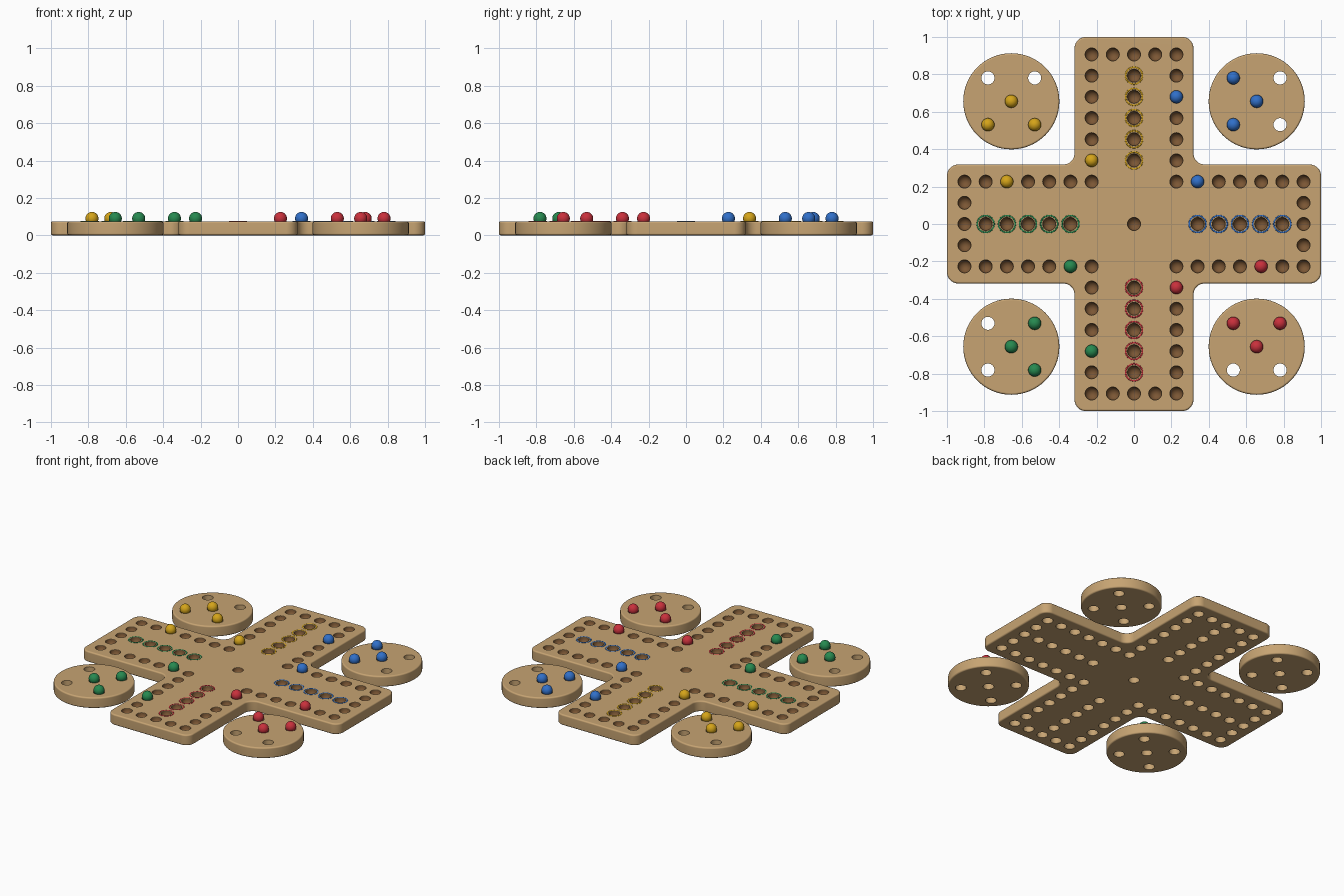
import bpy, bmesh
from math import cos, sin, pi, radians
from mathutils import Matrix, Vector

if "Cube" in bpy.data.objects:
    bpy.data.objects.remove(bpy.data.objects["Cube"])

T = 0.075            # board thickness
W = 0.318            # half width of the cross arms
S = 0.1133           # peg hole spacing
HOLE = 0.035
HOME = 0.656         # disc centre offset
DISC = 0.257
D = 0.125            # disc hole offset


def mat(name, rgb):
    m = bpy.data.materials.new(name)
    m.diffuse_color = (*rgb, 1)
    m.use_nodes = True
    m.node_tree.nodes["Principled BSDF"].inputs["Base Color"].default_value = m.diffuse_color
    return m


WOOD = mat("wood", (0.57, 0.37, 0.17))
DARK = mat("dark_wood", (0.20, 0.095, 0.035))
COLOURS = [("yellow", mat("yellow", (0.66, 0.37, 0.01))),
           ("blue", mat("blue", (0.03, 0.16, 0.58))),
           ("red", mat("red", (0.58, 0.03, 0.045))),
           ("green", mat("green", (0.02, 0.25, 0.08)))]


def turn(p, k):
    """Rotate a 2D point clockwise by k quarter turns."""
    for _ in range(k):
        p = (p[1], -p[0])
    return p


def make(name, bm, material):
    me = bpy.data.meshes.new(name)
    bm.to_mesh(me)
    bm.free()
    ob = bpy.data.objects.new(name, me)
    bpy.context.collection.objects.link(ob)
    if material:
        me.materials.append(material)
    return ob


def select(ob):
    bpy.ops.object.select_all(action='DESELECT')
    ob.select_set(True)
    bpy.context.view_layer.objects.active = ob


def slab(name, outline, holes):
    """Extruded outline with softened rims, drilled through at each hole."""
    bm = bmesh.new()
    f = bm.faces.new([bm.verts.new((x, y, 0)) for x, y in outline])
    ext = bmesh.ops.extrude_face_region(bm, geom=[f])
    bmesh.ops.translate(bm, vec=(0, 0, T),
                        verts=[v for v in ext["geom"] if isinstance(v, bmesh.types.BMVert)])
    bmesh.ops.recalc_face_normals(bm, faces=bm.faces)
    ob = make(name, bm, WOOD)

    bm = bmesh.new()
    for x, y in holes:
        bmesh.ops.create_cone(bm, cap_ends=True, segments=24, radius1=HOLE, radius2=HOLE,
                              depth=0.3, matrix=Matrix.Translation((x, y, T / 2)))
    cutter = make(name + "_drill", bm, None)
    cutter.hide_render = True

    bev = ob.modifiers.new("rim", 'BEVEL')
    bev.width, bev.segments, bev.limit_method, bev.angle_limit = 0.01, 3, 'ANGLE', radians(50)
    cut = ob.modifiers.new("holes", 'BOOLEAN')
    cut.operation, cut.solver, cut.object = 'DIFFERENCE', 'EXACT', cutter
    select(ob)
    for m in ("rim", "holes"):
        bpy.ops.object.modifier_apply(modifier=m)
    bpy.data.objects.remove(cutter, do_unlink=True)
    bpy.ops.object.shade_smooth_by_angle(angle=radians(40))
    wn = ob.modifiers.new("flat_tops", 'WEIGHTED_NORMAL')
    wn.keep_sharp = True
    return ob


def arc(cx, cy, r, a0, a1, n=8):
    return [(cx + r * cos(radians(a0 + (a1 - a0) * i / n)),
             cy + r * sin(radians(a0 + (a1 - a0) * i / n))) for i in range(n + 1)]


# Cross-shaped board
r = 0.06
quarter = (arc(W - r, 1 - r, r, 90, 0) + arc(W + r, W + r, r, 180, 270)
           + arc(1 - r, W - r, r, 90, 0))
outline = [turn(p, k) for k in range(4) for p in quarter]
arm = ([(2, j) for j in range(2, 9)] + [(-2, j) for j in range(3, 9)]
       + [(i, 8) for i in (-1, 0, 1)] + [(0, j) for j in range(3, 8)])
holes = [(0, 0)] + [turn((i * S, j * S), k) for k in range(4) for i, j in arm]
slab("cross_board", outline, holes)

# Dark bowl sockets inside the board holes
bm = bmesh.new()
for x, y in holes:
    new = bmesh.ops.create_uvsphere(bm, u_segments=24, v_segments=12, radius=HOLE,
                                    matrix=Matrix.Translation((x, y, T - 0.003)))["verts"]
    bmesh.ops.delete(bm, geom=[v for v in new if v.co.z > T - 0.002], context='VERTS')
bmesh.ops.reverse_faces(bm, faces=bm.faces)
sockets = make("hole_sockets", bm, DARK)
select(sockets)
bpy.ops.object.shade_smooth()

for k, (colour, m) in enumerate(COLOURS):
    # Home disc
    cx, cy = turn((-HOME, HOME), k)
    disc_holes = [(cx, cy)] + [(cx + a * D, cy + b * D) for a in (-1, 1) for b in (-1, 1)]
    slab(colour + "_home_disc", arc(cx, cy, DISC, 0, 360, 64)[:-1], disc_holes)

    # Marbles: two on the track, three at home
    spots = [(-2 * S, 3 * S), (-6 * S, 2 * S), (-HOME, HOME),
             (-HOME - D, HOME - D), (-HOME + D, HOME - D)]
    bm = bmesh.new()
    for p in spots:
        x, y = turn(p, k)
        bmesh.ops.create_uvsphere(bm, u_segments=24, v_segments=16, radius=HOLE,
                                  matrix=Matrix.Translation((x, y, 0.09)))
    select(make(colour + "_marbles", bm, m))
    bpy.ops.object.shade_smooth()

    # Painted rings around the finishing holes
    for j in range(3, 8):
        x, y = turn((0, j * S), k)
        bpy.ops.mesh.primitive_torus_add(location=(x, y, T), major_radius=0.045,
                                         minor_radius=0.004, major_segments=32,
                                         minor_segments=8)
        ring = bpy.context.object
        ring.name = f"{colour}_ring_{j - 2}"
        ring.scale.z = 0.5
        ring.data.materials.append(m)
        bpy.ops.object.shade_smooth()
